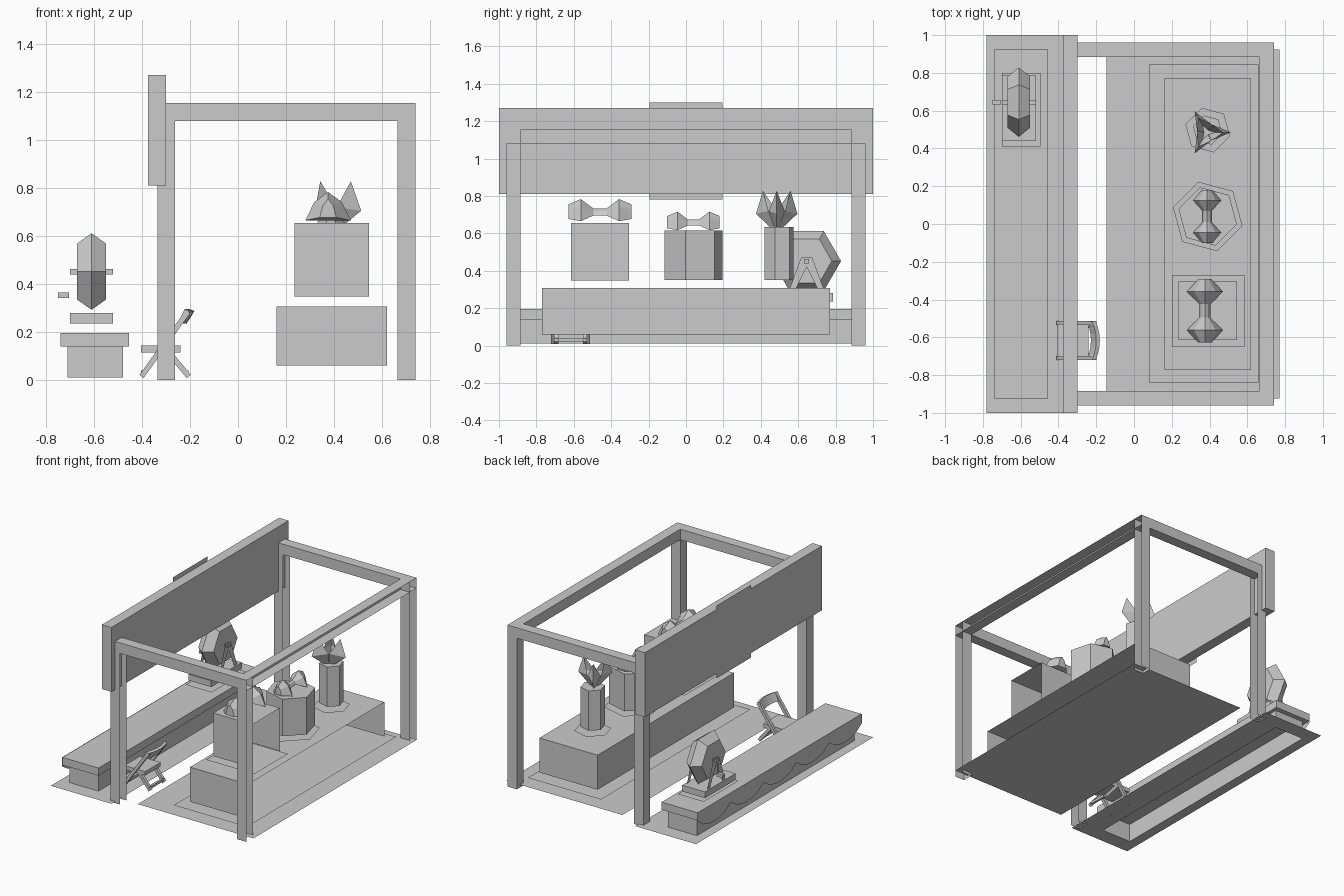
import bpy, bmesh
from math import sin, cos, radians, pi
from mathutils import Vector

if "Cube" in bpy.data.objects:
    bpy.data.objects.remove(bpy.data.objects["Cube"])

grey = bpy.data.materials.new("plain_grey")
grey.use_nodes = True
grey.diffuse_color = (0.6, 0.6, 0.6, 1)
grey.node_tree.nodes["Principled BSDF"].inputs["Base Color"].default_value = (0.6, 0.6, 0.6, 1)


def finish(name, bm):
    mesh = bpy.data.meshes.new(name)
    bmesh.ops.recalc_face_normals(bm, faces=bm.faces)
    bm.to_mesh(mesh)
    bm.free()
    mesh.materials.append(grey)
    ob = bpy.data.objects.new(name, mesh)
    bpy.context.collection.objects.link(ob)
    return ob


def box(name, x, y, z, omit=()):
    """Box from ranges; omit lists the directions of the open sides."""
    bm = bmesh.new()
    bmesh.ops.create_cube(bm, size=1)
    bm.normal_update()
    gone = [f for f in bm.faces if any(f.normal.dot(Vector(d)) > 0.9 for d in omit)]
    bmesh.ops.delete(bm, geom=gone, context='FACES')
    for v in bm.verts:
        v.co = [lo + (c + 0.5) * (hi - lo) for c, (lo, hi) in zip(v.co, (x, y, z))]
    return finish(name, bm)


def polygon(name, points):
    bm = bmesh.new()
    bm.faces.new([bm.verts.new(p) for p in points])
    return finish(name, bm)


def sheet(name, x, y, z):
    return polygon(name, [(x[0], y[0], z), (x[1], y[0], z), (x[1], y[1], z), (x[0], y[1], z)])


def loft(name, rings, caps=(True, True)):
    bm = bmesh.new()
    loops = [[bm.verts.new(p) for p in ring] for ring in rings]
    n = len(loops[0])
    for a, b in zip(loops, loops[1:]):
        for i in range(n):
            j = (i + 1) % n
            bm.faces.new((a[i], a[j], b[j], b[i]))
    for cap, loop in zip(caps, (loops[0], loops[-1])):
        if cap:
            bm.faces.new(loop)
    return finish(name, bm)


def hexagon(cx, cy, z, r, turn=45):
    return [(cx + r * cos(radians(turn + 60 * i)), cy + r * sin(radians(turn + 60 * i)), z)
            for i in range(6)]


def bar(name, a, b, y, t):
    """Slanted bar in the xz plane."""
    a, b = Vector((a[0], 0, a[1])), Vector((b[0], 0, b[1]))
    d = (b - a).normalized()
    side = Vector((-d.z, 0, d.x)) * t
    rings = []
    for p in (a, b):
        rings.append([p + side * s + Vector((0, y + t * k, 0))
                      for s, k in ((-1, -1), (1, -1), (1, 1), (-1, 1))])
    return loft(name, rings)


BACK, DOWN = (1, 0, 0), (0, 0, -1)

# Frame: four posts, two cross beams, one back beam
for side, label in ((-1, "right"), (1, "left")):
    y = sorted((side * 0.885, side * 0.96))
    box(label + "_front_post", (-0.335, -0.262), y, (0, 1.08), (BACK, DOWN))
    box(label + "_back_post", (0.665, 0.74), y, (0, 1.08), (BACK, DOWN))
    box(label + "_cross_beam", (-0.335, 0.74), y, (1.08, 1.155), (BACK,))
box("back_beam", (0.665, 0.74), (-0.885, 0.885), (1.08, 1.155), (BACK,))

# Header board with a flat panel
box("header_board", (-0.375, -0.30), (-1, 1), (0.81, 1.27))
polygon("header_panel", [(-0.378, y, z) for y, z in
                         ((-0.195, 0.78), (0.195, 0.78), (0.195, 1.30), (-0.195, 1.30))])

# Floor, mats and counter
sheet("floor", (-0.145, 0.77), (-0.925, 0.925), 0.02)
sheet("counter_mat", (0.08, 0.66), (-0.84, 0.845), 0.04)
box("counter", (0.16, 0.62), (-0.77, 0.77), (0.06, 0.307), (BACK, DOWN))

# Pedestals
sheet("square_mat", (0.20, 0.585), (-0.65, -0.27), 0.325)
box("square_pedestal", (0.235, 0.545), (-0.615, -0.305), (0.347, 0.655), (BACK, DOWN))
for label, cy, r, mat_r, top in (("wide", 0.04, 0.16, 0.19, 0.615), ("slim", 0.497, 0.08, 0.122, 0.635)):
    polygon(label + "_hexagon_mat", hexagon(0.39, cy, 0.325, mat_r))
    loft(label + "_hexagon_pedestal",
         [hexagon(0.39, cy, 0.35, r), hexagon(0.39, cy, top, r)], (False, True))


# Faceted double-lobed ornaments
def ornament(name, cx, cy, z, sx, sy, sz):
    # along the length: offset, half width, bottom, top
    half = ((0.035, 0.03, 0.03, 0.068), (0.1, 0.095, 0.0, 0.118), (0.165, 0.035, 0.012, 0.09))
    stations = [(-d, w, lo, hi) for d, w, lo, hi in reversed(half)] + list(half)
    rings = []
    for d, w, lo, hi in stations:
        mid = lo + (hi - lo) * 0.65
        shape = ((-w, lo), (-0.6 * w, mid), (0, hi), (0.6 * w, mid), (w, lo))
        rings.append([(cx + px * sx, cy + d * sy, z + pz * sz) for px, pz in shape])
    return loft(name, rings)


ornament("large_bow_ornament", 0.375, -0.46, 0.665, 1, 1.02, 1)
ornament("small_bow_ornament", 0.387, 0.04, 0.617, 0.78, 0.85, 0.84)

# Three-petalled ornament
bm = bmesh.new()
for turn in (0, 120, 240):
    def at(angle, r, z):
        a = radians(turn + angle)
        return bm.verts.new((0.385 + r * cos(a), 0.485 + r * sin(a), z))
    base, left, right = at(0, 0, 0.6), at(58, 0.05, 0.72), at(-58, 0.05, 0.72)
    fold, tip = at(0, 0.128, 0.705), at(0, 0.085, 0.828)
    for tri in ((base, fold, left), (base, right, fold), (left, fold, tip), (fold, right, tip)):
        bm.faces.new(tri)
finish("petal_ornament", bm)

# Low bench with its ground border, open underneath
for label, x, y in (("front", (-0.78, -0.71), (-1, 1)), ("back", (-0.48, -0.30), (-1, 1)),
                    ("right", (-0.71, -0.48), (-1, -0.89)), ("left", (-0.71, -0.48), (0.89, 1))):
    sheet(label + "_ground_border", x, y, 0.01)
box("bench_base", (-0.71, -0.48), (-0.89, 0.89), (0.01, 0.14), (DOWN,))
box("bench_top", (-0.74, -0.455), (-0.925, 0.925), (0.14, 0.195))

# Scalloped cloth along the bench front
swags, steps = 5, 6
hem = []
for i in range(swags * steps + 1):
    drop = abs(sin(pi * i / steps)) ** 0.7
    hem.append((-0.743, -0.925 + 1.85 * i / (swags * steps), 0.13 - 0.065 * drop))
polygon("bench_cloth", hem + [(-0.743, 0.925, 0.195), (-0.743, -0.925, 0.195)])

# Raffle drum: base, hexagonal drum, axle, supports and crank
sheet("drum_mat", (-0.70, -0.495), (0.41, 0.80), 0.215)
box("drum_base", (-0.70, -0.52), (0.44, 0.785), (0.235, 0.28))


def drum_ring(x, r):
    return [(x, 0.645 + r * cos(pi / 3 * i), 0.452 + r * sin(pi / 3 * i)) for i in range(6)]


loft("drum", [drum_ring(-0.67, 0.135), drum_ring(-0.61, 0.184), drum_ring(-0.55, 0.135)])
box("drum_axle", (-0.70, -0.52), (0.632, 0.657), (0.44, 0.463))
for x, label in ((-0.69, "front"), (-0.53, "back")):
    for s in (-1, 1):
        polygon(label + "_drum_support", [(x, 0.645 + s * dy, z) for dy, z in
                                          ((0, 0.47), (0.03, 0.47), (0.1, 0.28), (0.07, 0.28), (0, 0.42))])
polygon("crank_arm", [(-0.703, y, z) for y, z in
                      ((0.635, 0.34), (0.655, 0.34), (0.655, 0.46), (0.635, 0.46))])
box("crank_handle", (-0.75, -0.703), (0.632, 0.657), (0.342, 0.365))

# Folding chair
for s, label in ((-1, "right"), (1, "left")):
    y = -0.617 + s * 0.093
    bar(label + "_long_leg", (-0.402, 0.015), (-0.208, 0.285), y, 0.011)
    bar(label + "_short_leg", (-0.205, 0.015), (-0.30, 0.13), y - s * 0.016, 0.011)
for x, label in ((-0.395, "front"), (-0.215, "back")):
    box(label + "_foot_bar", (x - 0.008, x + 0.008), (-0.70, -0.535), (0.022, 0.04))
box("chair_seat", (-0.405, -0.24), (-0.705, -0.53), (0.115, 0.143))
rings = []
for i in range(7):
    t = i / 3 - 1
    bow = 0.022 * (1 - t * t)
    rings.append([(x + bow, -0.617 + 0.104 * t, z) for x, z in
                  ((-0.25, 0.24), (-0.236, 0.235), (-0.203, 0.288), (-0.222, 0.295))])
loft("chair_back", rings)
